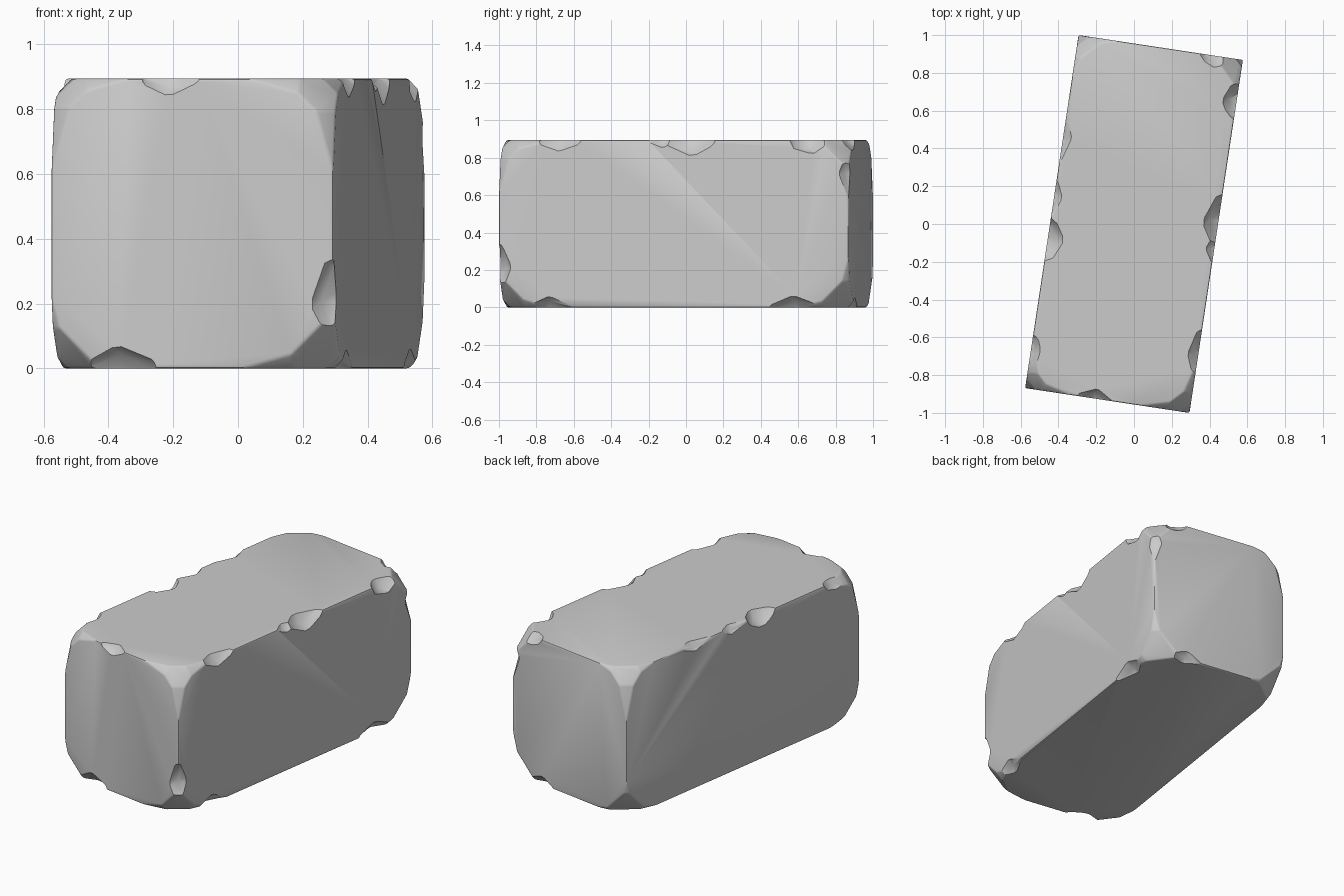
import bpy, bmesh, math, random
from mathutils import Vector, Matrix

random.seed(4)
old = bpy.data.objects.get("Cube")
if old:
    bpy.data.objects.remove(old, do_unlink=True)

HALF = Vector((0.44, 0.945, 0.447))

stone = bpy.data.materials.new("grey stone")
stone.use_nodes = True
stone.diffuse_color = (0.6, 0.6, 0.6, 1)
stone.node_tree.nodes["Principled BSDF"].inputs["Base Color"].default_value = (0.6, 0.6, 0.6, 1)


def slice_off(bm, point, normal):
    """Cut away everything beyond a plane and cap the hole."""
    geom = bm.verts[:] + bm.edges[:] + bm.faces[:]
    cut = bmesh.ops.bisect_plane(bm, geom=geom, plane_co=point, plane_no=normal,
                                 clear_outer=True)["geom_cut"]
    edges = [e for e in cut if isinstance(e, bmesh.types.BMEdge)]
    if edges:
        bmesh.ops.holes_fill(bm, edges=edges, sides=0)


# Block with worn corners
bm = bmesh.new()
bmesh.ops.create_cube(bm, size=1, matrix=Matrix.Diagonal((*(HALF * 2), 1)))
for sx in (-1, 1):
    for sy in (-1, 1):
        for sz in (-1, 1):
            sign = Vector((sx, sy, sz))
            corner = HALF * sign
            size = random.uniform(0.14, 0.18)
            slice_off(bm, corner - Vector((sx * size, 0, 0)), sign.normalized())
            # Longer shallow facets running out along each of the three edges
            for axis in range(3):
                length = random.uniform(0.2, 0.3)
                normal = sign.copy()
                normal[axis] *= 0.28
                point = corner.copy()
                point[axis] -= sign[axis] * length
                slice_off(bm, point, normal.normalized())
bmesh.ops.recalc_face_normals(bm, faces=bm.faces)
sharp = [e for e in bm.edges if e.calc_face_angle(0) > math.radians(15)]
bmesh.ops.bevel(bm, geom=sharp, offset=0.012, segments=2, affect='EDGES',
                profile=0.5, clamp_overlap=True)
mesh = bpy.data.meshes.new("stone_block")
bm.to_mesh(mesh)
bm.free()
block = bpy.data.objects.new("stone_block", mesh)
bpy.context.collection.objects.link(block)
mesh.materials.append(stone)

# Chips along the edges: axis of the edge, signs of the other two axes,
# position along the edge, half length, depth
CHIPS = [
    ("y", 1, 1, 0.09, 0.15, 0.075), ("y", 1, 1, -0.06, 0.1, 0.04),
    ("y", 1, 1, -0.62, 0.13, 0.07), ("y", 1, 1, 0.73, 0.1, 0.07),
    ("y", -1, 1, -0.15, 0.11, 0.08), ("y", -1, 1, 0.08, 0.12, 0.045),
    ("y", -1, 1, 0.4, 0.14, 0.05), ("y", -1, 1, -0.75, 0.1, 0.06),
    ("y", 1, -1, -0.68, 0.14, 0.06), ("y", 1, -1, 0.66, 0.17, 0.07),
    ("x", -1, 1, -0.06, 0.1, 0.05), ("x", -1, -1, -0.23, 0.12, 0.06),
    ("x", 1, 1, 0.3, 0.09, 0.06), ("x", 1, -1, 0.22, 0.12, 0.05),
    ("z", 1, -1, -0.24, 0.13, 0.06), ("z", 1, 1, 0.27, 0.13, 0.05),
]


def chip_shape(bm, edge, a, b, along, half_len, depth):
    """Add a rough ball whose flank scoops a chip out of one edge."""
    axis = "xyz".index(edge)
    others = [i for i in range(3) if i != axis]
    out = Vector()
    out[others[0]], out[others[1]] = a, b
    out.normalize()
    centre = Vector()
    centre[axis] = along
    for i, s in zip(others, (a, b)):
        centre[i] = s * HALF[i]
    # The ball sits outside the edge and reaches in by the chip depth
    reach = depth * 0.8
    radius = (half_len ** 2 + reach ** 2) / (2 * reach)
    squash = min(1.0, 0.22 / radius)
    centre += out * (radius * squash - reach)
    side = Vector([1.0 if i == axis else 0.0 for i in range(3)])
    frame = Matrix((side, out, side.cross(out))).transposed().to_4x4()
    scale = Matrix.Diagonal((max(half_len * 1.3, radius * squash), radius * squash,
                             radius * squash * 1.6, 1))
    spin = Matrix.Rotation(random.uniform(-0.3, 0.3), 4, out)
    made = bmesh.ops.create_icosphere(bm, subdivisions=2, radius=1,
                                      matrix=Matrix.Translation(centre) @ spin @ frame @ scale)
    for v in made["verts"]:
        v.co += Vector([random.uniform(-1, 1) for _ in range(3)]) * 0.01


for n, chip in enumerate(CHIPS):
    bm = bmesh.new()
    chip_shape(bm, *chip)
    bmesh.ops.recalc_face_normals(bm, faces=bm.faces)
    cutter_mesh = bpy.data.meshes.new("chip_cutter")
    bm.to_mesh(cutter_mesh)
    bm.free()
    cutter_mesh.materials.append(stone)
    cutter = bpy.data.objects.new("chip_cutter", cutter_mesh)
    bpy.context.collection.objects.link(cutter)
    cutter.hide_render = True
    mod = block.modifiers.new("chip", 'BOOLEAN')
    mod.operation = 'DIFFERENCE'
    mod.solver = 'EXACT'
    mod.object = cutter

# Bake the chips, then drop the cutters
bpy.context.view_layer.update()
graph = bpy.context.evaluated_depsgraph_get()
chipped = bpy.data.meshes.new_from_object(block.evaluated_get(graph))
cutters = [m.object for m in block.modifiers]
block.modifiers.clear()
block.data = chipped
for cutter in cutters:
    bpy.data.objects.remove(cutter, do_unlink=True)

# Stand the block on the ground, turned a little
block.data.transform(Matrix.Translation((0, 0, HALF.z)) @ Matrix.Rotation(math.radians(-8.6), 4, 'Z'))
bpy.ops.object.select_all(action='DESELECT')
block.select_set(True)
bpy.context.view_layer.objects.active = block
bpy.ops.object.shade_smooth_by_angle(angle=math.radians(32))
